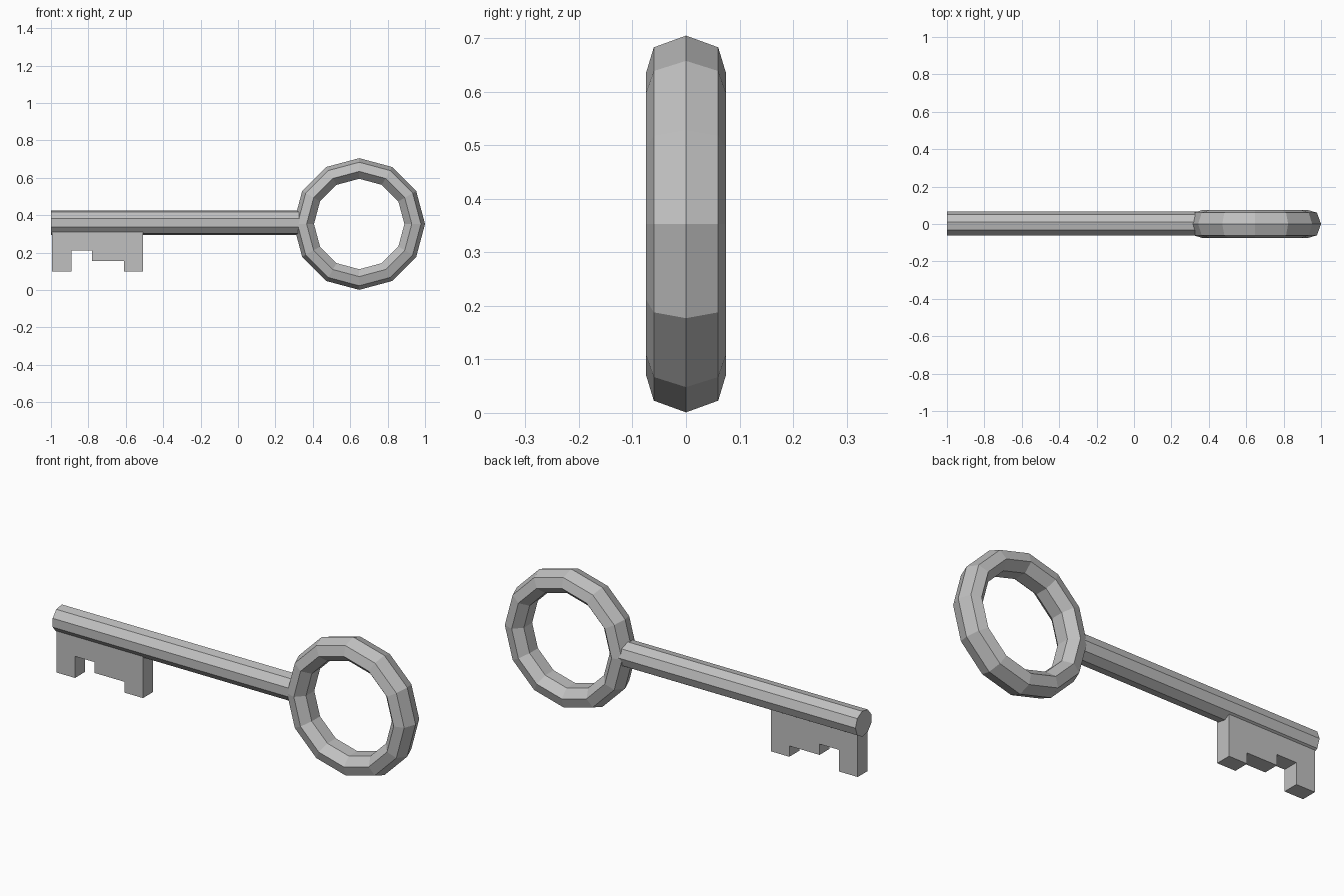
import bpy
import bmesh
from math import cos, sin, tau, pi
from mathutils import Vector, Matrix

cube = bpy.data.objects.get("Cube")
if cube:
    bpy.data.objects.remove(cube, do_unlink=True)

# Single grey metal
metal = bpy.data.materials.new("grey metal")
metal.use_nodes = True
colour = (0.53, 0.53, 0.53, 1)
metal.diffuse_color = colour
metal.node_tree.nodes["Principled BSDF"].inputs["Base Color"].default_value = colour


def finish(name, bm):
    """Turn a bmesh into a flat-shaded metal object."""
    bmesh.ops.recalc_face_normals(bm, faces=bm.faces)
    mesh = bpy.data.meshes.new(name)
    bm.to_mesh(mesh)
    bm.free()
    mesh.materials.append(metal)
    obj = bpy.data.objects.new(name, mesh)
    bpy.context.collection.objects.link(obj)
    return obj


def prism(name, outline, depth):
    """Extrude a closed outline of points along a vector."""
    bm = bmesh.new()
    face = bm.faces.new([bm.verts.new(p) for p in outline])
    result = bmesh.ops.extrude_face_region(bm, geom=[face], use_keep_orig=True)
    moved = [v for v in result["geom"] if isinstance(v, bmesh.types.BMVert)]
    bmesh.ops.translate(bm, verts=moved, vec=depth)
    return finish(name, bm)


# Ring handle: a seven-sided section swept in twelve steps
centre = Vector((0.648, 0, 0.353))
steps, sides = 12, 7
section = [Vector((0.294 + 0.058 * cos(tau * k / sides), 0.077 * sin(tau * k / sides), 0))
           for k in range(sides)]
bm = bmesh.new()
loops = []
for i in range(steps):
    turn = Matrix.Rotation(tau * i / steps, 3, "Y")
    loops.append([bm.verts.new(centre + turn @ p) for p in section])
for i in range(steps):
    a, b = loops[i], loops[(i + 1) % steps]
    for k in range(sides):
        n = (k + 1) % sides
        bm.faces.new((a[k], a[n], b[n], b[k]))
finish("ring_handle", bm)

# Shaft: nine-sided rod with one edge along the back
radius, sides = 0.066, 9
rod = [(-1, radius * cos(tau * k / sides), 0.36 + radius * sin(tau * k / sides))
       for k in range(sides)]
prism("shaft", rod, Vector((1.34, 0, 0)))

# Key bit: notched plate hanging below the tip of the shaft
half = 0.04
profile = [(-0.995, 0.33), (-0.995, 0.1), (-0.89, 0.1), (-0.89, 0.21),
           (-0.78, 0.21), (-0.78, 0.155), (-0.61, 0.155), (-0.61, 0.1),
           (-0.507, 0.1), (-0.507, 0.33)]
prism("key_bit", [(x, -half, z) for x, z in profile], Vector((0, 2 * half, 0)))
